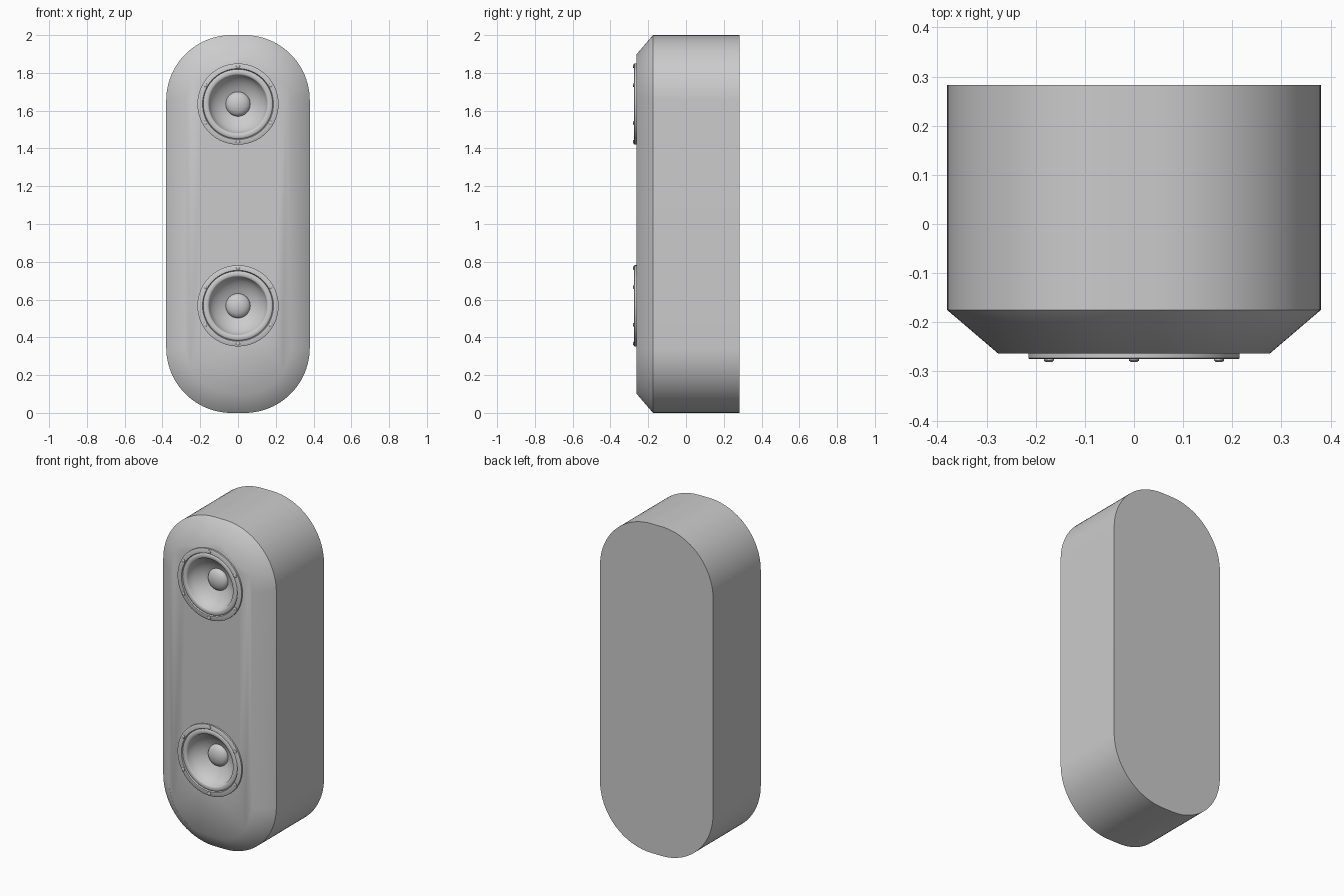
import bpy, bmesh, math
from mathutils import Matrix

if "Cube" in bpy.data.objects:
    bpy.data.objects.remove(bpy.data.objects["Cube"])

FRONT = -0.263
CENTRES = (1.635, 0.567)


def finish(name, bm, angle=45):
    bmesh.ops.recalc_face_normals(bm, faces=bm.faces)
    me = bpy.data.meshes.new(name)
    bm.to_mesh(me)
    bm.free()
    ob = bpy.data.objects.new(name, me)
    bpy.context.collection.objects.link(ob)
    smooth(ob, angle)
    return ob


def smooth(ob, angle=45):
    bpy.ops.object.select_all(action='DESELECT')
    ob.select_set(True)
    bpy.context.view_layer.objects.active = ob
    bpy.ops.object.shade_smooth_by_angle(angle=math.radians(angle))


def outline(bm, y, inset, n=24):
    """Rounded rectangle loop in the xz plane."""
    r = 0.345
    cx, cz = 0.38 - r, 1 - r
    loop = []
    for q, (sx, sz) in enumerate(((1, 1), (-1, 1), (-1, -1), (1, -1))):
        for i in range(n + 1):
            a = math.pi / 2 * (q + i / n)
            loop.append(bm.verts.new((sx * cx + (r - inset) * math.cos(a), y,
                                      1 + sz * cz + (r - inset) * math.sin(a))))
    return loop


def bridge(bm, a, b):
    for i in range(len(a)):
        j = (i + 1) % len(a)
        bm.faces.new((a[i], a[j], b[j], b[i]))


def lathe(name, profile, z, n=64):
    """Revolve (radius, y) points about the y axis at height z."""
    bm = bmesh.new()
    vs = [bm.verts.new((r, y, z)) for r, y in profile]
    es = [bm.edges.new(p) for p in zip(vs, vs[1:])]
    bmesh.ops.spin(bm, geom=vs + es, cent=(0, 0, z), axis=(0, 1, 0),
                   angle=2 * math.pi, steps=n, use_merge=True)
    bmesh.ops.remove_doubles(bm, verts=bm.verts, dist=1e-5)
    return finish(name, bm, 40)


# cabinet with chamfered front
bm = bmesh.new()
loops = [outline(bm, 0.283, 0), outline(bm, -0.175, 0), outline(bm, FRONT, 0.103)]
for a, b in zip(loops, loops[1:]):
    bridge(bm, a, b)
bm.faces.new(loops[0])
bm.faces.new(loops[-1])
cabinet = finish("cabinet", bm)

# driver openings
for z in CENTRES:
    bm = bmesh.new()
    bmesh.ops.create_cone(bm, cap_ends=True, segments=64, radius1=0.19, radius2=0.19, depth=0.3,
                          matrix=Matrix.Translation((0, FRONT - 0.04, z)) @ Matrix.Rotation(math.pi / 2, 4, 'X'))
    cutter = finish("opening_cutter", bm)
    cutter.hide_render = True
    mod = cabinet.modifiers.new("opening", 'BOOLEAN')
    mod.operation = 'DIFFERENCE'
    mod.solver = 'EXACT'
    mod.object = cutter
    bpy.context.view_layer.objects.active = cabinet
    bpy.ops.object.modifier_apply(modifier=mod.name)
    bpy.data.objects.remove(cutter)
smooth(cabinet)

# drivers: frame ring, rolled surround, cone and dust cap
profile = [(0.215, 0.002), (0.215, -0.010), (0.212, -0.012), (0.188, -0.012), (0.184, -0.004)]
profile += [(0.169 + 0.015 * math.cos(a), -0.004 - 0.007 * math.sin(a))
            for a in (math.pi * i / 8 for i in range(1, 9))]
profile += [(0.150, 0.010), (0.135, 0.030), (0.115, 0.048), (0.090, 0.064), (0.065, 0.075)]
profile += [(0.065 * math.cos(a), 0.075 - 0.035 * math.sin(a))
            for a in (math.pi / 2 * i / 8 for i in range(1, 8))]
profile += [(0, 0.040)]
screw = [(0.010, -0.010), (0.010, -0.015), (0.007, -0.0175), (0, -0.018)]
for z, place in zip(CENTRES, ("upper", "lower")):
    lathe(place + "_driver", [(r, FRONT + y) for r, y in profile], z)
    # frame screws
    for k in range(6):
        a = math.pi / 6 + k * math.pi / 3
        ob = lathe(f"{place}_screw_{k + 1}", [(r, FRONT + y) for r, y in screw], z, 16)
        ob.location = (0.2 * math.cos(a), 0, 0.2 * math.sin(a))
